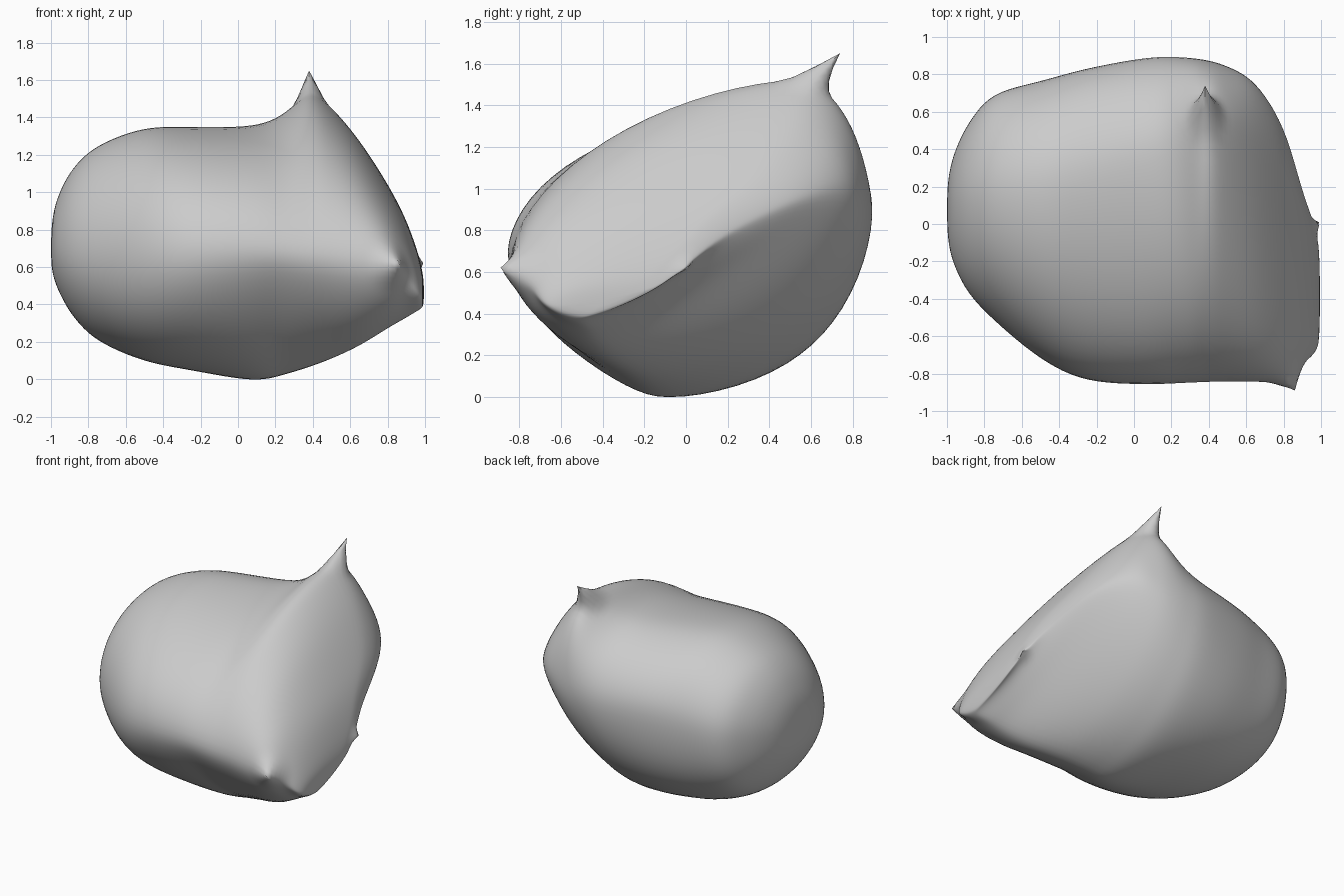
import bpy
import bmesh
from math import cos, sin, pi
from mathutils import Vector

cube = bpy.data.objects.get("Cube")
if cube:
    bpy.data.objects.remove(cube, do_unlink=True)

AROUND = 72     # points round each cross-section
STEPS = 6       # rings between neighbouring cross-sections

# Cross-sections along x: x, then (y, z) of the front, back, top and bottom extremes
SECTIONS = [
    (-1.0, -.02, .7, .17, .72, .1, .78, .08, .62),
    (-.985, -.14, .7, .29, .74, .11, .9, .08, .54),
    (-.95, -.25, .69, .41, .76, .13, 1.01, .08, .45),
    (-.88, -.38, .68, .55, .78, .15, 1.135, .08, .33),
    (-.75, -.52, .67, .7, .8, .18, 1.255, .07, .2),
    (-.5, -.73, .67, .77, .84, .2, 1.35, .03, .09),
    (-.25, -.85, .68, .84, .87, .25, 1.355, -.05, .04),
    (.08, -.87, .68, .9, .88, .36, 1.36, -.12, -.018),
    (.25, -.865, .67, .9, .89, .47, 1.43, -.14, .015),
    (.38, -.86, .66, .885, .9, .54, 1.54, -.17, .055),
    (.5, -.855, .65, .85, .93, .52, 1.46, -.22, .1),
    (.65, -.855, .63, .76, .98, .43, 1.28, -.32, .17),
    (.8, -.845, .61, .52, .93, .29, 1.045, -.42, .265),
    (.9, -.755, .55, .18, .77, .06, .85, -.46, .325),
    (.97, -.69, .46, -.02, .61, -.1, .65, -.5, .37),
    (.995, -.61, .43, -.17, .5, -.3, .52, -.45, .39),
]


def blend(a, b, c, d, t):
    """Smooth interpolation from b to c."""
    return b + .5 * t * (c - a + t * (2 * a - 5 * b + 4 * c - d + t * (3 * (b - c) + d - a)))


def ramp(x, start, end, low, high):
    t = min(1, max(0, (x - start) / (end - start)))
    return low + (high - low) * t


def smooth_rows(rows):
    """Fill in extra rows between the given cross-sections."""
    last = len(rows) - 1
    for i in range(last):
        group = [rows[max(0, min(last, i + k))] for k in (-1, 0, 1, 2)]
        for s in range(STEPS):
            yield [blend(*values, s / STEPS) for values in zip(*group)]
    yield rows[-1]


def section_ring(row):
    """Closed outline made of four rounded quarters between the extremes."""
    x, yf, zf, yb, zb, yt, zt, yo, zo = row
    under_front = ramp(x, -.6, .15, 2.05, 1.35) + ramp(x, .2, .7, 0, .3)
    under_back = ramp(x, -.2, .8, 2.35, 1.2)
    over_front = ramp(abs(x - .38), 0, .3, 1.67, 1.97)
    ring = []
    for k in range(AROUND):
        angle = 2 * pi * k / AROUND
        c, s = cos(angle), sin(angle)
        side_y, side_z = (yb, zb) if c > 0 else (yf, zf)
        pole_y, pole_z = (yt, zt) if s > 0 else (yo, zo)
        if s > 0:
            power = 1.9 if c > 0 else over_front
        else:
            power = under_back if c > 0 else under_front
        c, s = abs(c) ** (2 / power), abs(s) ** (2 / power)
        ring.append(Vector((x, pole_y + (side_y - pole_y) * c,
                            side_z + (pole_z - side_z) * s)))
    return ring


def pull(bm, centre, target, radius):
    """Draw a small pointed tip out of the surface."""
    centre, target = Vector(centre), Vector(target)
    anchor = min(bm.verts, key=lambda v: (v.co - centre).length).co.copy()
    for v in bm.verts:
        distance = (v.co - anchor).length
        if distance < radius:
            v.co += (target - anchor) * (1 - distance / radius) ** 2


# Body skin lofted through the cross-sections
bm = bmesh.new()
rings = [[bm.verts.new(p) for p in section_ring(row)] for row in smooth_rows(SECTIONS)]
for near, far in zip(rings, rings[1:]):
    for k in range(AROUND):
        n = (k + 1) % AROUND
        bm.faces.new((near[k], near[n], far[n], far[k]))

# Rounded end caps
for ring, shift in ((rings[0], -.003), (rings[-1], .005)):
    middle = sum((v.co for v in ring), Vector()) / AROUND
    tip = bm.verts.new(middle + Vector((shift, 0, 0)))
    for k in range(AROUND):
        bm.faces.new((ring[k], ring[(k + 1) % AROUND], tip))

# Relax the skin, then draw out the three tips
for _ in range(16):
    bmesh.ops.smooth_vert(bm, verts=bm.verts, factor=.4,
                          use_axis_x=True, use_axis_y=True, use_axis_z=True)
pull(bm, (.38, .59, 1.52), (.38, .74, 1.65), .14)
pull(bm, (.84, -.82, .61), (.86, -.89, .62), .16)
pull(bm, (.96, 0, .61), (.99, .01, .62), .08)
bmesh.ops.recalc_face_normals(bm, faces=bm.faces)

mesh = bpy.data.meshes.new("cushion_body")
bm.to_mesh(mesh)
bm.free()
body = bpy.data.objects.new("cushion_body", mesh)
bpy.context.collection.objects.link(body)

# Plain grey skin
grey = bpy.data.materials.new("light_grey")
grey.use_nodes = True
colour = (.6, .6, .6, 1)
grey.diffuse_color = colour
for node in grey.node_tree.nodes:
    if node.type == "BSDF_PRINCIPLED":
        node.inputs["Base Color"].default_value = colour
mesh.materials.append(grey)

bpy.ops.object.select_all(action="DESELECT")
body.select_set(True)
bpy.context.view_layer.objects.active = body
bpy.ops.object.shade_smooth_by_angle(angle=pi / 3)
